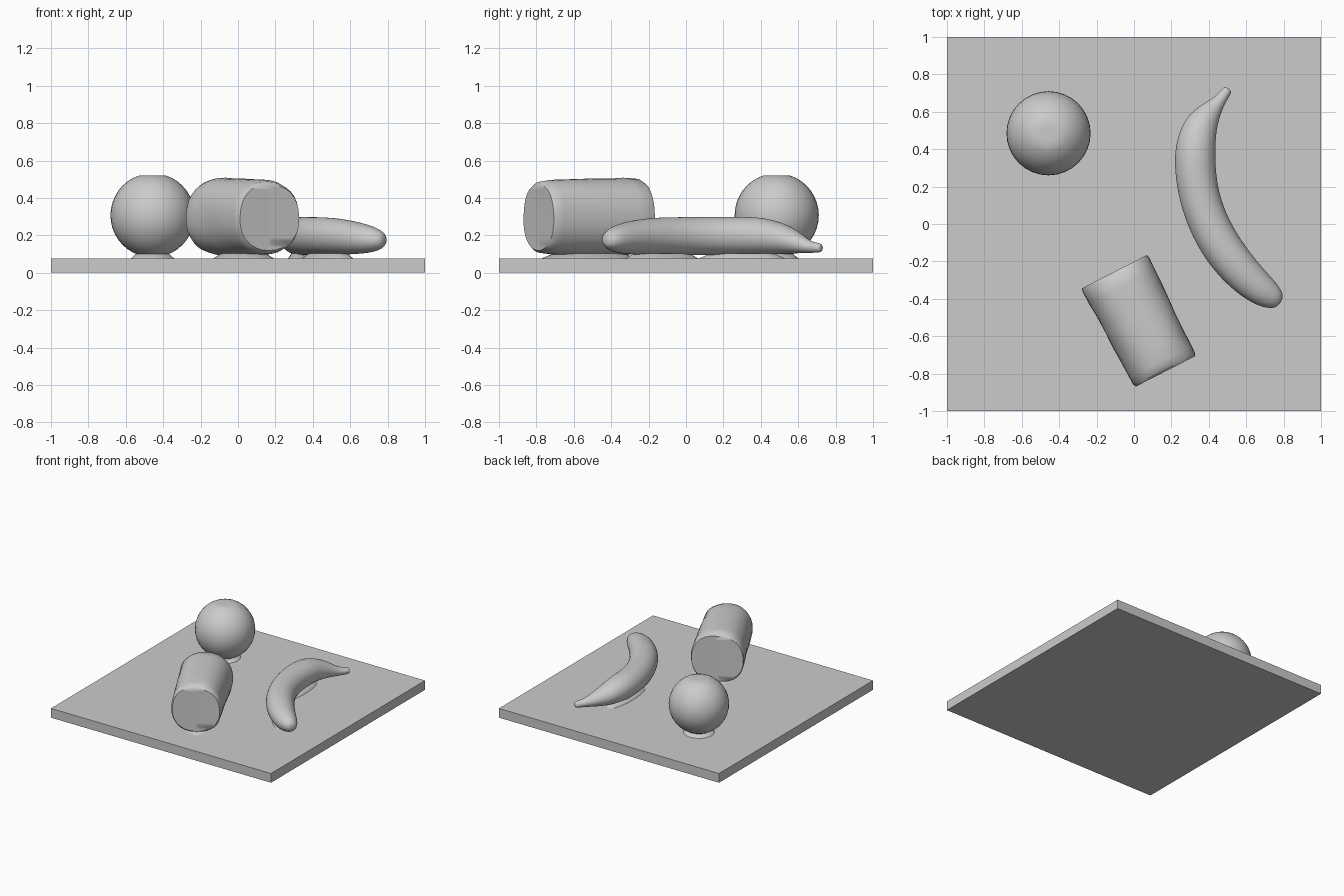
import bpy
import bmesh
from math import sin, cos, pi, radians
from mathutils import Vector

cube = bpy.data.objects.get("Cube")
if cube:
    bpy.data.objects.remove(cube, do_unlink=True)

grey = bpy.data.materials.new("clay grey")
grey.use_nodes = True
colour = (0.6, 0.6, 0.6, 1)
grey.diffuse_color = colour
grey.node_tree.nodes["Principled BSDF"].inputs["Base Color"].default_value = colour


def finish(bm, name, angle=None):
    bmesh.ops.recalc_face_normals(bm, faces=bm.faces)
    mesh = bpy.data.meshes.new(name)
    bm.to_mesh(mesh)
    bm.free()
    mesh.materials.append(grey)
    obj = bpy.data.objects.new(name, mesh)
    bpy.context.collection.objects.link(obj)
    if angle:
        bpy.ops.object.select_all(action='DESELECT')
        obj.select_set(True)
        bpy.context.view_layer.objects.active = obj
        bpy.ops.object.shade_smooth_by_angle(angle=radians(angle))
    return obj


def loft(name, stations, sides, power=1.0, subdiv=0, ripple=0.0, angle=40):
    """Skin upright rings; each station is x, y, z, half width, half height."""
    bm = bmesh.new()
    pts = [Vector(s[:3]) for s in stations]
    rings = []
    for i, s in enumerate(stations):
        along = pts[min(i + 1, len(pts) - 1)] - pts[max(i - 1, 0)]
        side = along.cross(Vector((0, 0, 1))).normalized()
        ring = []
        for k in range(sides):
            a = 2 * pi * k / sides
            c, h = cos(a), sin(a)
            wob = 1 + ripple * (sin(3 * a + i) + sin(5 * a + 2 * i))
            u = abs(c) ** power * (1 if c > 0 else -1) * s[3] * wob
            v = abs(h) ** power * (1 if h > 0 else -1) * s[4] * wob
            ring.append(bm.verts.new(pts[i] + side * u + Vector((0, 0, v))))
        rings.append(ring)
    for a, b in zip(rings, rings[1:]):
        for k in range(sides):
            n = (k + 1) % sides
            bm.faces.new((a[k], a[n], b[n], b[k]))
    bm.faces.new(rings[0])
    bm.faces.new(rings[-1])
    obj = finish(bm, name, angle)
    if subdiv:
        mod = obj.modifiers.new("rounding", 'SUBSURF')
        mod.levels = mod.render_levels = subdiv
    return obj


# Square board
bm = bmesh.new()
bmesh.ops.create_cube(bm, size=1)
bmesh.ops.scale(bm, vec=(2, 2, 0.076), verts=bm.verts)
bmesh.ops.translate(bm, vec=(0, 0, 0.038), verts=bm.verts)
finish(bm, "board")

# Ball, slightly flattened at the top and base
bm = bmesh.new()
bmesh.ops.create_uvsphere(bm, u_segments=32, v_segments=20, radius=0.225)
for v in bm.verts:
    v.co.z = max(-0.213, min(0.213, v.co.z))
bmesh.ops.translate(bm, vec=(-0.457, 0.485, 0.307), verts=bm.verts)
finish(bm, "ball", 60)

# Lumpy cylinder lying on its side, with dished ends
back, front = Vector((-0.105, -0.255, 0.3)), Vector((0.168, -0.788, 0.295))
shape = [(0.04, 0.13, 0.12), (0.01, 0.17, 0.165), (0, 0.195, 0.185),
         (0.03, 0.2, 0.2), (0.15, 0.199, 0.208), (0.3, 0.195, 0.206),
         (0.45, 0.192, 0.207), (0.6, 0.19, 0.205), (0.75, 0.188, 0.204),
         (0.9, 0.187, 0.198), (0.97, 0.186, 0.19), (1, 0.178, 0.175),
         (0.995, 0.155, 0.155), (0.975, 0.12, 0.12)]
loft("cylinder", [(*back.lerp(front, t), w, h) for t, w, h in shape],
     32, power=0.88, ripple=0.008, angle=50)

# Banana with a thin stem at the back
loft("banana", [
    (0.505, 0.725, 0.133, 0.022, 0.022),
    (0.495, 0.71, 0.133, 0.028, 0.026),
    (0.455, 0.655, 0.138, 0.034, 0.034),
    (0.41, 0.605, 0.16, 0.062, 0.058),
    (0.355, 0.53, 0.182, 0.096, 0.084),
    (0.328, 0.42, 0.196, 0.112, 0.103),
    (0.325, 0.3, 0.197, 0.115, 0.107),
    (0.347, 0.14, 0.196, 0.112, 0.106),
    (0.41, -0.03, 0.196, 0.113, 0.106),
    (0.505, -0.18, 0.195, 0.112, 0.104),
    (0.61, -0.295, 0.188, 0.102, 0.094),
    (0.7, -0.368, 0.18, 0.086, 0.078),
    (0.757, -0.402, 0.176, 0.062, 0.056),
    (0.785, -0.42, 0.175, 0.03, 0.028)],
    12, subdiv=2, angle=80)


# Low mounds where each item meets the board
def mound(name, x, y, rx, ry, turn=0.0):
    bm = bmesh.new()
    bmesh.ops.create_cone(bm, cap_ends=True, segments=32, radius1=1,
                          radius2=0.72, depth=0.03)
    for v in bm.verts:
        px, py = v.co.x * rx, v.co.y * ry
        v.co = Vector((x + px * cos(turn) - py * sin(turn),
                       y + px * sin(turn) + py * cos(turn), v.co.z + 0.087))
    finish(bm, name, 60)


mound("ball_contact", -0.457, 0.485, 0.12, 0.12)
mound("cylinder_contact", 0.03, -0.52, 0.12, 0.29, radians(27))
mound("banana_back_contact", 0.335, 0.3, 0.07, 0.24)
mound("banana_front_contact", 0.48, -0.13, 0.07, 0.24, radians(33))
